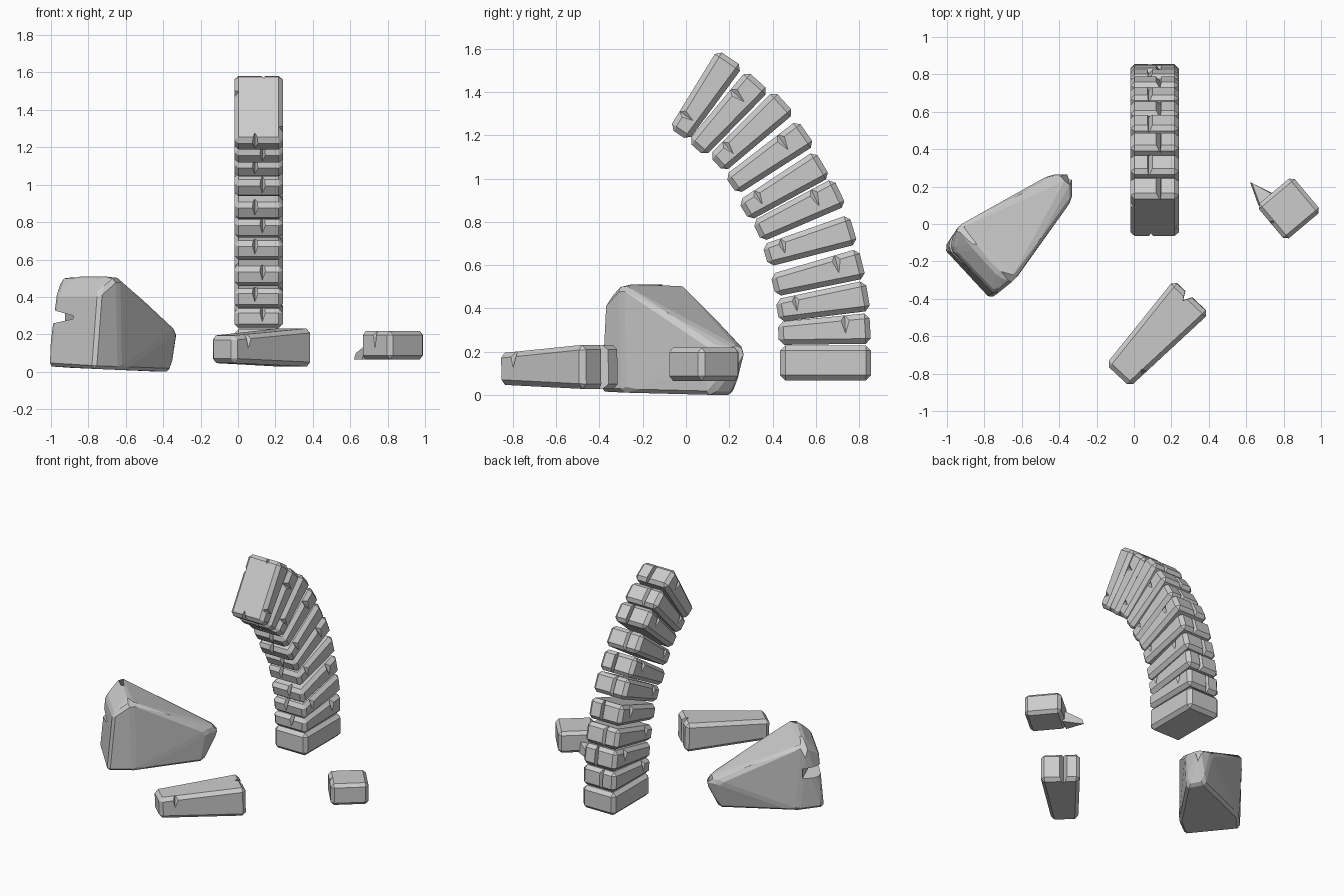
import bpy, bmesh, math
from mathutils import Matrix, Vector

if "Cube" in bpy.data.objects:
    bpy.data.objects.remove(bpy.data.objects["Cube"])


def hull(name, pts, bevel=0.0, mat=Matrix()):
    """Convex stone from a few corner points, with chamfered edges."""
    bm = bmesh.new()
    for p in pts:
        bm.verts.new(mat @ Vector(p))
    res = bmesh.ops.convex_hull(bm, input=bm.verts[:])
    loose = [v for v in bm.verts if not v.link_faces]
    bmesh.ops.delete(bm, geom=loose, context='VERTS')
    bmesh.ops.dissolve_limit(bm, angle_limit=math.radians(3),
                             verts=bm.verts[:], edges=bm.edges[:])
    if bevel:
        bmesh.ops.bevel(bm, geom=bm.edges[:], offset=bevel, segments=1,
                        profile=0.5, affect='EDGES')
    bmesh.ops.recalc_face_normals(bm, faces=bm.faces[:])
    me = bpy.data.meshes.new(name)
    bm.to_mesh(me)
    bm.free()
    ob = bpy.data.objects.new(name, me)
    bpy.context.collection.objects.link(ob)
    return ob


def chip(stone, pts, mat=Matrix()):
    """Cut a small wedge out of a stone."""
    cutter = hull("cutter", pts, 0, mat)
    cutter.hide_render = True
    mod = stone.modifiers.new("chip", 'BOOLEAN')
    mod.operation = 'DIFFERENCE'
    mod.solver = 'EXACT'
    mod.object = cutter
    bpy.context.view_layer.objects.active = stone
    bpy.ops.object.modifier_apply(modifier=mod.name)
    bpy.data.objects.remove(cutter)


def wedge(length, w0, w1, h0, h1):
    """Tapered block along +Y: half widths and half heights at both ends."""
    return [(sx * w, y, sz * h) for y, w, h in ((0, w0, h0), (length, w1, h1))
            for sx in (-1, 1) for sz in (-1, 1)]


# Arch stones: inner end (y, z) and tilt in degrees
ARCH = [(0.427, 0.284, 3.2), (0.422, 0.389, 9.5), (0.402, 0.506, 13.9),
        (0.367, 0.643, 16.8), (0.328, 0.755, 25.6), (0.267, 0.85, 30.9),
        (0.208, 0.969, 35), (0.141, 1.068, 42.5), (0.048, 1.137, 48),
        (-0.033, 1.204, 56)]
L, W = 0.425, 0.13

base = Matrix.Translation((0.11, 0.435, 0.148))
hull("arch_base_stone", wedge(0.42, W, W, 0.081, 0.081), 0.024, base)

for i, (y, z, a) in enumerate(ARCH):
    m = Matrix.Translation((0.11, y, z)) @ Matrix.Rotation(math.radians(a), 4, 'X')
    ob = hull(f"arch_stone_{i + 1}", wedge(L, W, W, 0.053, 0.071), 0.024, m)
    s = 1 if i % 2 else -1
    cx = 0.02 * s
    # crack down the outer end and a dent in the inner end
    chip(ob, [(cx + dx, yy, zz) for zz in (-0.1, 0.1)
              for dx, yy in ((-0.018, L + 0.01), (0.014, L + 0.01), (0.012 * s, L - 0.035))], m)
    chip(ob, [(-cx - 0.03, -0.01, 0.08), (-cx + 0.04, -0.01, 0.08),
              (-cx, -0.01, -0.03), (-cx, 0.07, 0.08)], m)
    # splits in both side faces near opposite ends
    for side, cy in ((1, 0.09 if s > 0 else 0.31), (-1, 0.31 if s > 0 else 0.09)):
        chip(ob, [(side * 0.14, cy - 0.04, 0.08), (side * 0.14, cy + 0.045, 0.08),
                  (side * 0.14, cy, -0.05), (side * 0.10, cy, 0.08)], m)

# Large fallen wedge stone
big = hull("large_fallen_stone", [
    (-0.94, -0.01, 0.51), (-0.64, -0.30, 0.51), (-0.855, -0.12, 0.51), (-0.72, -0.27, 0.51),
    (-1.02, -0.13, 0.03), (-0.77, -0.40, 0.015), (-0.90, 0.0, 0.02), (-0.63, -0.29, 0.01),
    (-0.97, -0.14, 0.42), (-0.74, -0.38, 0.42),
    (-0.44, 0.27, 0.21), (-0.33, 0.27, 0.20), (-0.33, 0.13, 0.22),
    (-0.42, 0.22, 0.0), (-0.36, 0.11, 0.0)], 0.018)
chip(big, [(-1.06, -0.16, 0.34), (-1.06, -0.16, 0.25), (-0.945, -0.10, 0.285),
           (-0.95, 0.06, 0.34), (-0.95, 0.06, 0.25), (-0.84, -0.27, 0.29)])

# Medium fallen stone
m = Matrix.Translation((-0.085, -0.81, 0.12)) @ Matrix.Rotation(math.radians(-43), 4, 'Z') \
    @ Matrix.Rotation(math.radians(1), 4, 'X')
med = hull("medium_fallen_stone", wedge(0.575, 0.088, 0.13, 0.073, 0.103), 0.024, m)
chip(med, [(0.10, 0.07, 0.12), (0.14, 0.18, 0.12), (0.12, 0.10, -0.06), (0.05, 0.11, 0.12)], m)
chip(med, [(dx - 0.02, yy, zz) for zz in (-0.13, 0.13)
           for dx, yy in ((-0.03, 0.585), (0.03, 0.585), (0, 0.53))], m)

# Small fallen stone with a splinter at its broken side
m = Matrix.Translation((0.828, 0.083, 0.142)) @ Matrix.Rotation(math.radians(40), 4, 'Z')
small = hull("small_fallen_stone", [
    (sx * 0.125, sy * 0.122, sz * 0.077) for sx in (-1, 1) for sy in (-1, 1) for sz in (-1, 1)],
    0.022, m)
chip(small, [(-0.14, -0.03, 0.1), (-0.14, 0.03, 0.1), (-0.14, 0, -0.1), (-0.10, 0, 0.1)], m)
hull("splinter", [(0.62, 0.225, 0.066), (0.63, 0.22, 0.10), (0.665, 0.10, 0.066),
                  (0.675, 0.10, 0.135), (0.75, 0.16, 0.066), (0.74, 0.16, 0.15)])
